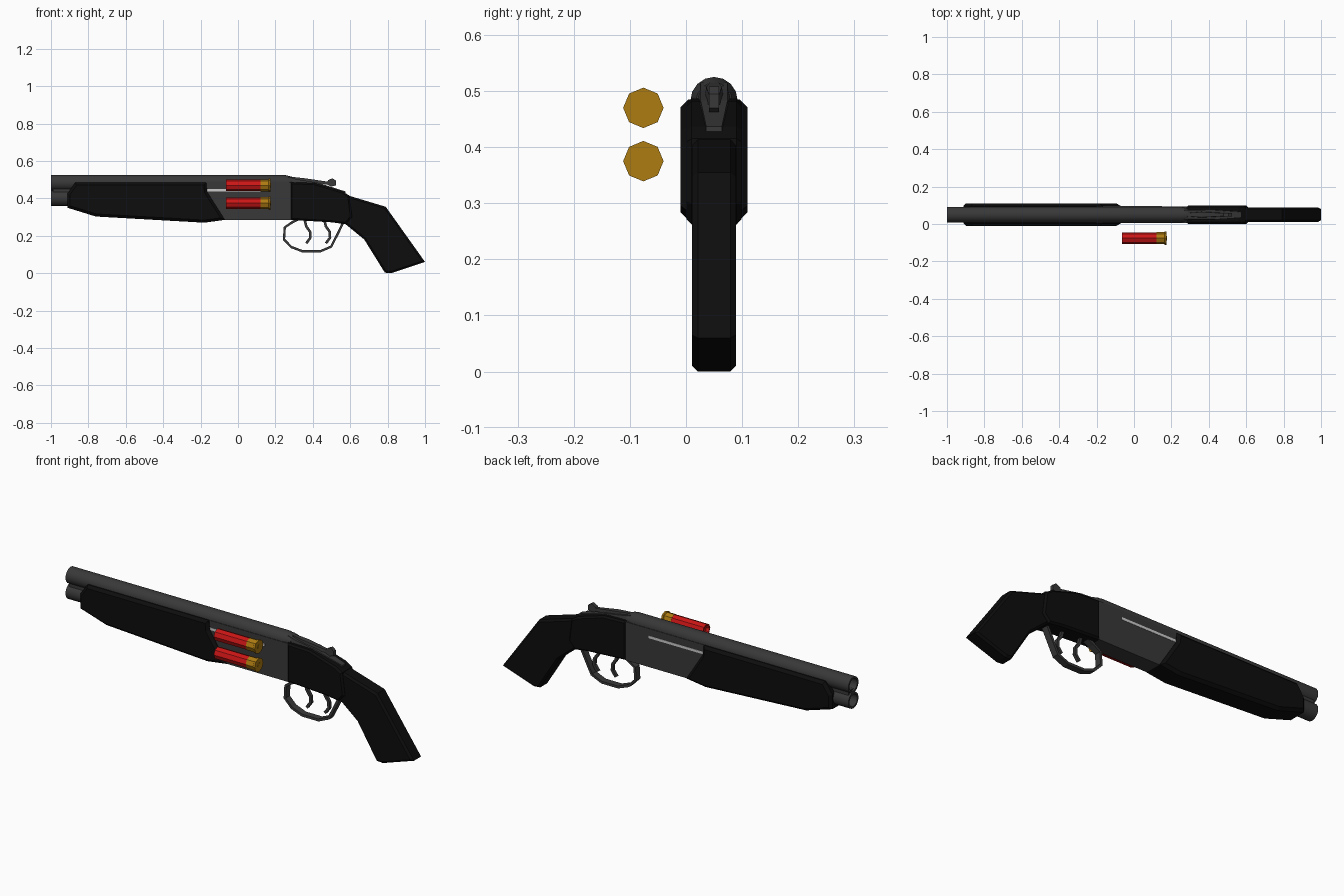
import bpy, bmesh, math
from mathutils import Vector

if "Cube" in bpy.data.objects:
    bpy.data.objects.remove(bpy.data.objects["Cube"])

CY = 0.05  # centre plane of the gun


def material(name, rgb):
    m = bpy.data.materials.new(name)
    m.diffuse_color = (*rgb, 1)
    m.use_nodes = True
    m.node_tree.nodes["Principled BSDF"].inputs["Base Color"].default_value = m.diffuse_color
    return m


BLACK = material("black_furniture", (0.004, 0.004, 0.004))
STEEL = material("dark_steel", (0.04, 0.04, 0.04))
RED = material("red_plastic", (0.6, 0.008, 0.008))
BRASS = material("brass", (0.42, 0.2, 0.006))


def finish(name, bm, mat, smooth=None):
    bmesh.ops.recalc_face_normals(bm, faces=bm.faces[:])
    me = bpy.data.meshes.new(name)
    bm.to_mesh(me)
    bm.free()
    ob = bpy.data.objects.new(name, me)
    bpy.context.collection.objects.link(ob)
    if mat:
        me.materials.append(mat)
    if smooth:
        bpy.ops.object.select_all(action='DESELECT')
        ob.select_set(True)
        bpy.context.view_layer.objects.active = ob
        bpy.ops.object.shade_smooth_by_angle(angle=math.radians(smooth))
    return ob


def prism(name, outline, half, mat, chamfer=0, cy=CY):
    """Side outline (x, z) extruded across y, with optional chamfered side rims."""
    bm = bmesh.new()
    sides = [[bm.verts.new((x, cy + s * half, z)) for x, z in outline] for s in (-1, 1)]
    caps = [bm.faces.new(v) for v in sides]
    n = len(outline)
    for i in range(n):
        j = (i + 1) % n
        bm.faces.new((sides[0][i], sides[0][j], sides[1][j], sides[1][i]))
    bmesh.ops.recalc_face_normals(bm, faces=bm.faces[:])
    if chamfer:
        rims = [e for f in caps for e in f.edges]
        bmesh.ops.bevel(bm, geom=rims, offset=chamfer, segments=1, affect='EDGES')
    return finish(name, bm, mat)


def strip(name, path, thick, half, mat):
    """Bent bar following a side path."""
    pts = [Vector(p) for p in path]
    left, right = [], []
    for i, p in enumerate(pts):
        d = (pts[min(i + 1, len(pts) - 1)] - pts[max(i - 1, 0)]).normalized()
        off = Vector((-d.y, d.x)) * thick / 2
        left.append(p + off)
        right.append(p - off)
    return prism(name, left + right[::-1], half, mat)


def lathe(name, profile, y, z, sides, mat, smooth=None):
    """Profile (x, radius) turned around an axis along x."""
    bm = bmesh.new()
    rings = []
    for x, r in profile:
        rings.append([bm.verts.new((x, y + r * math.sin(a), z + r * math.cos(a)))
                      for a in (2 * math.pi * k / sides for k in range(sides))])
    for a, b in zip(rings, rings[1:]):
        for k in range(sides):
            m = (k + 1) % sides
            bm.faces.new((a[k], a[m], b[m], b[k]))
    bm.faces.new(rings[0])
    bm.faces.new(rings[-1])
    return finish(name, bm, mat, smooth)


def taper(name, stations, mat):
    """Sections (x, z low, z high, half width low, half width high) lofted along x."""
    bm = bmesh.new()
    rings = [[bm.verts.new(c) for c in ((x, CY - wl, lo), (x, CY + wl, lo),
                                        (x, CY + wh, hi), (x, CY - wh, hi))]
             for x, lo, hi, wl, wh in stations]
    for a, b in zip(rings, rings[1:]):
        for k in range(4):
            m = (k + 1) % 4
            bm.faces.new((a[k], a[m], b[m], b[k]))
    bm.faces.new(rings[0])
    bm.faces.new(rings[-1])
    return finish(name, bm, mat)


# Over-and-under barrels with open bores, and the rib joining them
lathe("upper_barrel", [(-0.6, 0.032), (-1, 0.032), (-1, 0.042), (0.25, 0.042), (0.29, 0.032)],
      CY, 0.483, 16, STEEL, 40)
lathe("lower_barrel", [(-0.6, 0.032), (-1, 0.032), (-1, 0.042), (0, 0.042)],
      CY, 0.402, 16, STEEL, 40)
prism("barrel_rib", [(-0.99, 0.43), (0, 0.43), (0, 0.456), (-0.99, 0.456)], 0.026, STEEL)

# Receiver and the bright line along both of its sides
prism("receiver", [(-0.2, 0.485), (-0.2, 0.42), (-0.09, 0.285), (0.285, 0.285), (0.285, 0.485)],
      0.044, STEEL)
prism("receiver_side_line", [(-0.17, 0.436), (0.15, 0.436), (0.15, 0.449), (-0.17, 0.449)],
      0.0455, None)

# Fore-end
prism("fore_end", [(-0.87, 0.485), (-0.17, 0.485), (-0.165, 0.435), (-0.07, 0.285),
                   (-0.18, 0.27), (-0.76, 0.303), (-0.912, 0.35), (-0.912, 0.425)],
      0.06, BLACK, 0.014)

# Stock: wrist and pistol grip
prism("stock_wrist", [(0.28, 0.285), (0.5, 0.272), (0.575, 0.262), (0.61, 0.3), (0.595, 0.415),
                      (0.56, 0.437), (0.41, 0.482), (0.28, 0.487)], 0.049, BLACK, 0.009)
prism("pistol_grip", [(0.54, 0.43), (0.79, 0.355), (1.0, 0.06), (0.82, 0.0), (0.785, 0.003),
                      (0.675, 0.18), (0.575, 0.262)], 0.039, BLACK, 0.01)

# Top tang, opening lever and thumb knob
taper("top_tang", [(0.27, 0.44, 0.515, 0.04, 0.024), (0.31, 0.44, 0.503, 0.036, 0.024),
                   (0.43, 0.44, 0.483, 0.03, 0.024), (0.575, 0.41, 0.437, 0.015, 0.014)], STEEL)
taper("opening_lever", [(0.28, 0.49, 0.516, 0.01, 0.008), (0.36, 0.485, 0.507, 0.017, 0.014),
                        (0.49, 0.473, 0.488, 0.008, 0.007)], STEEL)
prism("lever_knob", [(0.47, 0.476), (0.5, 0.463), (0.523, 0.47), (0.523, 0.495),
                     (0.505, 0.508), (0.482, 0.497)], 0.009, STEEL)

# Trigger guard and the two triggers
strip("trigger_guard", [(0.325, 0.29), (0.29, 0.272), (0.25, 0.245), (0.246, 0.18), (0.285, 0.14),
                        (0.345, 0.117), (0.44, 0.117), (0.498, 0.142), (0.53, 0.205),
                        (0.562, 0.27)], 0.013, 0.017, STEEL)
for name, dx in (("front_trigger", 0), ("rear_trigger", 0.105)):
    strip(name, [(0.355 + dx, 0.29), (0.365 + dx, 0.25), (0.385 + dx, 0.222),
                 (0.387 + dx, 0.19), (0.365 + dx, 0.16)], 0.014, 0.008, STEEL)

# Two spare shells beside the receiver
for label, z in (("upper", 0.47), ("lower", 0.375)):
    lathe(label + "_shell_case", [(-0.05, 0.02), (-0.065, 0.024), (-0.065, 0.031), (0.125, 0.031)],
          -0.076, z, 8, RED)
    lathe(label + "_shell_base", [(0.12, 0.032), (0.162, 0.032), (0.165, 0.036), (0.174, 0.036)],
          -0.076, z, 8, BRASS)
    lathe(label + "_shell_primer", [(0.17, 0.012), (0.1755, 0.012)], -0.076, z, 8, BRASS)
